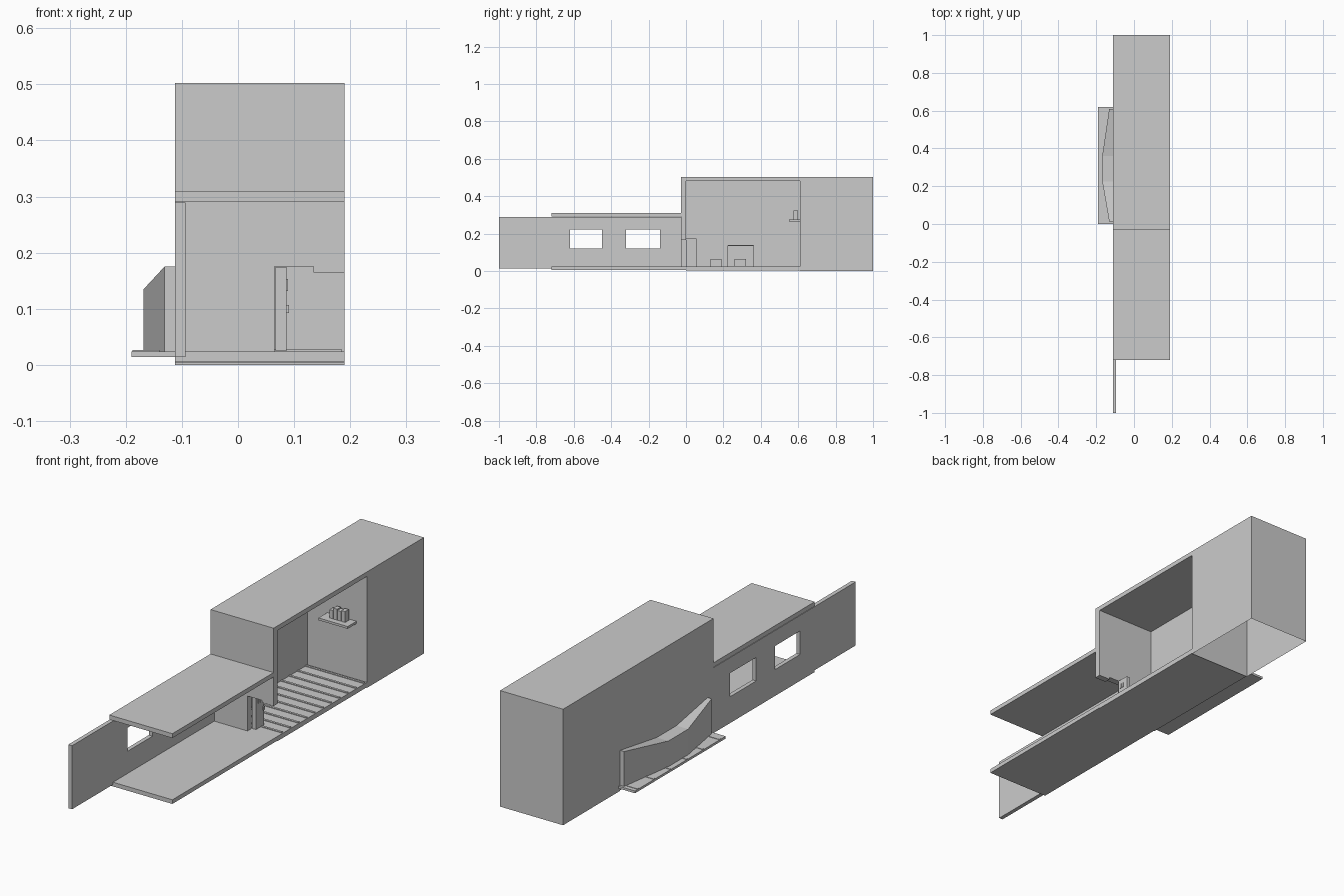
import bpy, bmesh

if "Cube" in bpy.data.objects:
    bpy.data.objects.remove(bpy.data.objects["Cube"])


def finish(name, bm):
    bmesh.ops.recalc_face_normals(bm, faces=bm.faces)
    mesh = bpy.data.meshes.new(name)
    bm.to_mesh(mesh)
    bm.free()
    ob = bpy.data.objects.new(name, mesh)
    bpy.context.collection.objects.link(ob)
    return ob


def box(name, x, y, z):
    bm = bmesh.new()
    bmesh.ops.create_cube(bm, size=1)
    for v in bm.verts:
        v.co = [(a[0] + a[1]) / 2 + c * (a[1] - a[0]) for a, c in zip((x, y, z), v.co)]
    return finish(name, bm)


def cut(target, x, y, z):
    tool = box("cutter", x, y, z)
    tool.hide_render = True
    tool.hide_viewport = True
    tool.display_type = 'WIRE'
    mod = target.modifiers.new("opening", 'BOOLEAN')
    mod.operation = 'DIFFERENCE'
    mod.solver = 'EXACT'
    mod.object = tool


L, LI, R = -0.112, -0.094, 0.19     # left wall outer / inner, right side
BACK = 0.61                         # end of the open room

# Rear block: closed shell without a bottom
rear = box("rear_block", (L, R), (BACK, 1.0), (0.0, 0.502))
bm = bmesh.new()
bm.from_mesh(rear.data)
bm.faces.ensure_lookup_table()
under = [f for f in bm.faces if f.calc_center_median().z < 0.01]
bmesh.ops.delete(bm, geom=under, context='FACES_ONLY')
bm.to_mesh(rear.data)
bm.free()

# Open room: roof, floor, left wall with niche, front wall with doorway
box("room_roof", (L, R), (-0.028, BACK), (0.482, 0.502))
box("room_floor", (L, R), (0.0, BACK), (0.003, 0.024))
room_left = box("room_left_wall", (L, LI), (-0.028, BACK), (0.02, 0.485))
cut(room_left, (-0.2, 0.0), (0.225, 0.36), (0.025, 0.135))
front = box("room_front_wall", (L, R), (-0.028, 0.0), (0.02, 0.485))
cut(front, (0.065, 0.135), (-0.1, 0.1), (0.0, 0.175))
cut(front, (0.13, 0.3), (-0.1, 0.1), (0.0, 0.165))

# Porch: roof slab, floor slab and long side wall with two windows
box("porch_roof", (L, R), (-0.72, -0.028), (0.291, 0.31))
box("porch_floor", (L, R), (-0.72, 0.0), (0.006, 0.024))
side = box("porch_side_wall", (L, LI), (-1.0, -0.028), (0.014, 0.289))
for y in ((-0.62, -0.45), (-0.32, -0.14)):
    cut(side, (-0.2, 0.0), y, (0.12, 0.222))

# Outer ledge and faceted bay against the left wall
box("outer_ledge", (-0.19, L), (0.0, 0.62), (0.014, 0.024))
bm = bmesh.new()
rings = []
for y, x, top in ((0.61, -0.131, 0.175), (0.36, -0.168, 0.135),
                  (0.225, -0.168, 0.135), (0.012, -0.131, 0.175)):
    rings.append([bm.verts.new(p) for p in
                  ((x, y, 0.024), (x, y, top), (L, y, top), (L, y, 0.024))])
for a, b in zip(rings, rings[1:]):
    for i in range(4):
        j = (i + 1) % 4
        bm.faces.new((a[i], a[j], b[j], b[i]))
bm.faces.new(rings[0])
bm.faces.new(rings[-1][::-1])
bay = finish("faceted_bay", bm)
cut(bay, (-0.158, 0.0), (0.225, 0.36), (0.0, 0.133))

# Floor battens, every second one running out over the ledge
for i in range(11):
    y = 0.038 + i * 0.056
    box("floor_batten", (LI, R - 0.005), (y - 0.005, y + 0.005), (0.024, 0.027))
    if i % 2 == 0:
        box("ledge_batten", (-0.188, -0.14), (y - 0.004, y + 0.004), (0.024, 0.026))

# Low blocks near the niche
box("low_block", (LI, -0.05), (0.13, 0.19), (0.024, 0.065))
box("low_block", (-0.14, -0.1), (0.26, 0.32), (0.024, 0.065))

# Open door leaf with handle and hooks
box("door_leaf", (0.067, 0.086), (0.0, 0.055), (0.025, 0.174))
box("door_handle", (0.086, 0.091), (0.045, 0.053), (0.092, 0.107))
for y in (0.014, 0.026):
    box("door_hook", (0.086, 0.089), (y, y + 0.007), (0.132, 0.153))

# Shelf with a row of books
box("shelf", (0.0, 0.14), (0.55, BACK), (0.265, 0.275))
for i, h in enumerate((0.036, 0.047, 0.042, 0.047)):
    x = 0.035 + i * 0.019
    box("book", (x, x + 0.018), (0.575, 0.6), (0.275, 0.275 + h))
